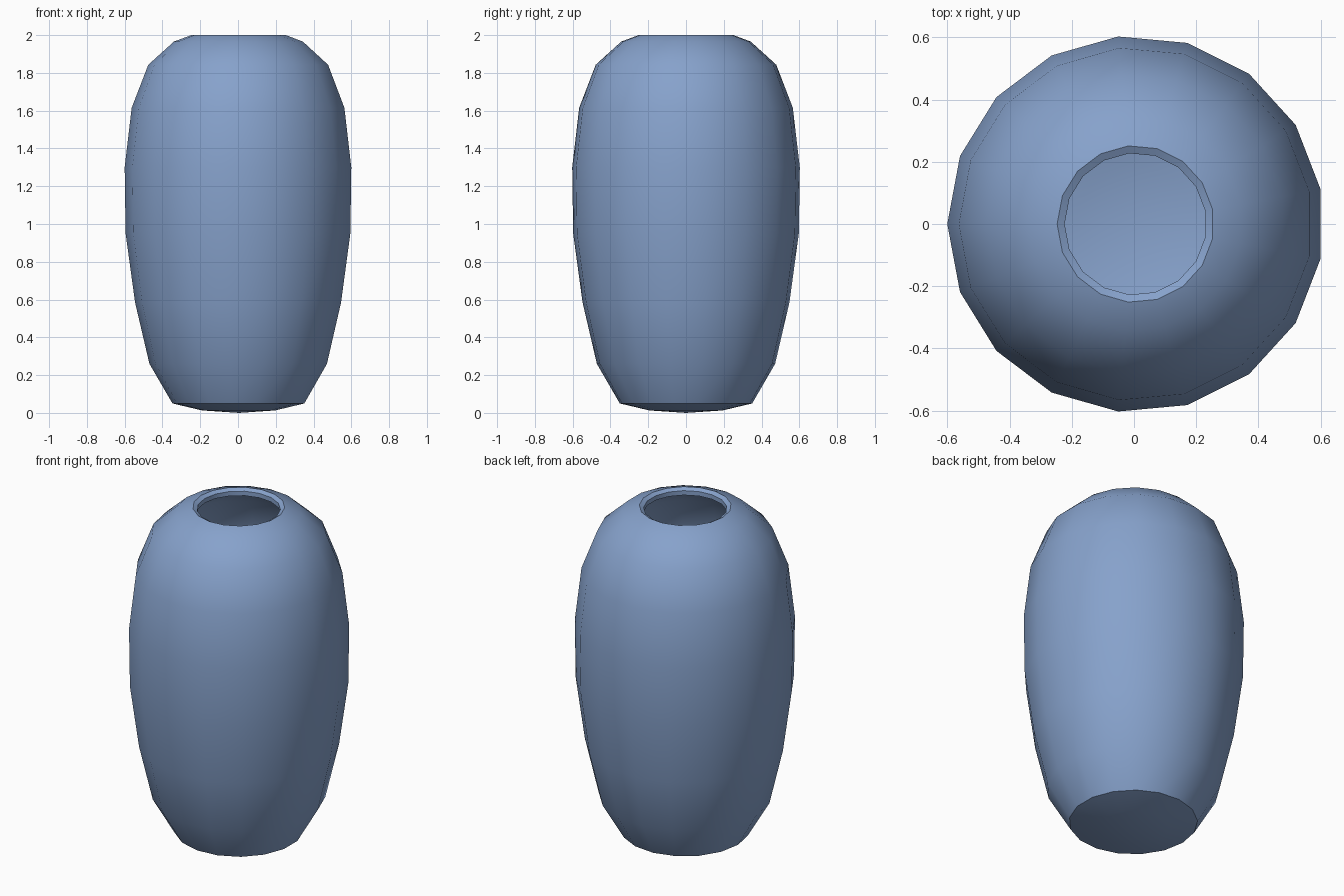
import bpy, bmesh, math

if "Cube" in bpy.data.objects:
    bpy.data.objects.remove(bpy.data.objects["Cube"])

SIDES = 17
CENTRE_X = 0.005  # odd side count: shift so the widest ring is centred

# (radius, height): base dome, outer wall, rim, inner wall, inner floor
PROFILE = [
    (0.0, 0.0), (0.195, 0.013), (0.352, 0.05),
    (0.474, 0.26), (0.55, 0.585), (0.6, 0.95), (0.605, 1.3),
    (0.568, 1.615), (0.48, 1.843), (0.344, 1.966), (0.252, 2.0),
    (0.228, 1.987), (0.228, 1.96),
    (0.328, 1.935), (0.455, 1.822), (0.54, 1.605), (0.576, 1.3),
    (0.571, 0.955), (0.522, 0.59), (0.447, 0.27), (0.336, 0.08),
    (0.19, 0.043), (0.0, 0.03),
]


def lathe(name, profile, sides):
    bm = bmesh.new()
    rings = []
    for r, z in profile:
        if r == 0:
            rings.append([bm.verts.new((CENTRE_X, 0, z))] * sides)
        else:
            ring = []
            for i in range(sides):
                a = math.pi + 2 * math.pi * i / sides
                ring.append(bm.verts.new((CENTRE_X + r * math.cos(a), r * math.sin(a), z)))
            rings.append(ring)
    for low, high in zip(rings, rings[1:]):
        for i in range(sides):
            j = (i + 1) % sides
            corners = list(dict.fromkeys((low[i], low[j], high[j], high[i])))
            bm.faces.new(corners)
    bmesh.ops.recalc_face_normals(bm, faces=bm.faces)
    mesh = bpy.data.meshes.new(name)
    bm.to_mesh(mesh)
    bm.free()
    obj = bpy.data.objects.new(name, mesh)
    bpy.context.collection.objects.link(obj)
    return obj


# Hollow vase body
vase = lathe("vase", PROFILE, SIDES)
glaze = bpy.data.materials.new("blue glaze")
glaze.diffuse_color = (0.24, 0.36, 0.60, 1)
glaze.use_nodes = True
glaze.node_tree.nodes["Principled BSDF"].inputs["Base Color"].default_value = glaze.diffuse_color
vase.data.materials.append(glaze)

# Smooth walls, crisp rim and base edge
bpy.context.view_layer.objects.active = vase
vase.select_set(True)
bpy.ops.object.shade_smooth_by_angle(angle=math.radians(35))
